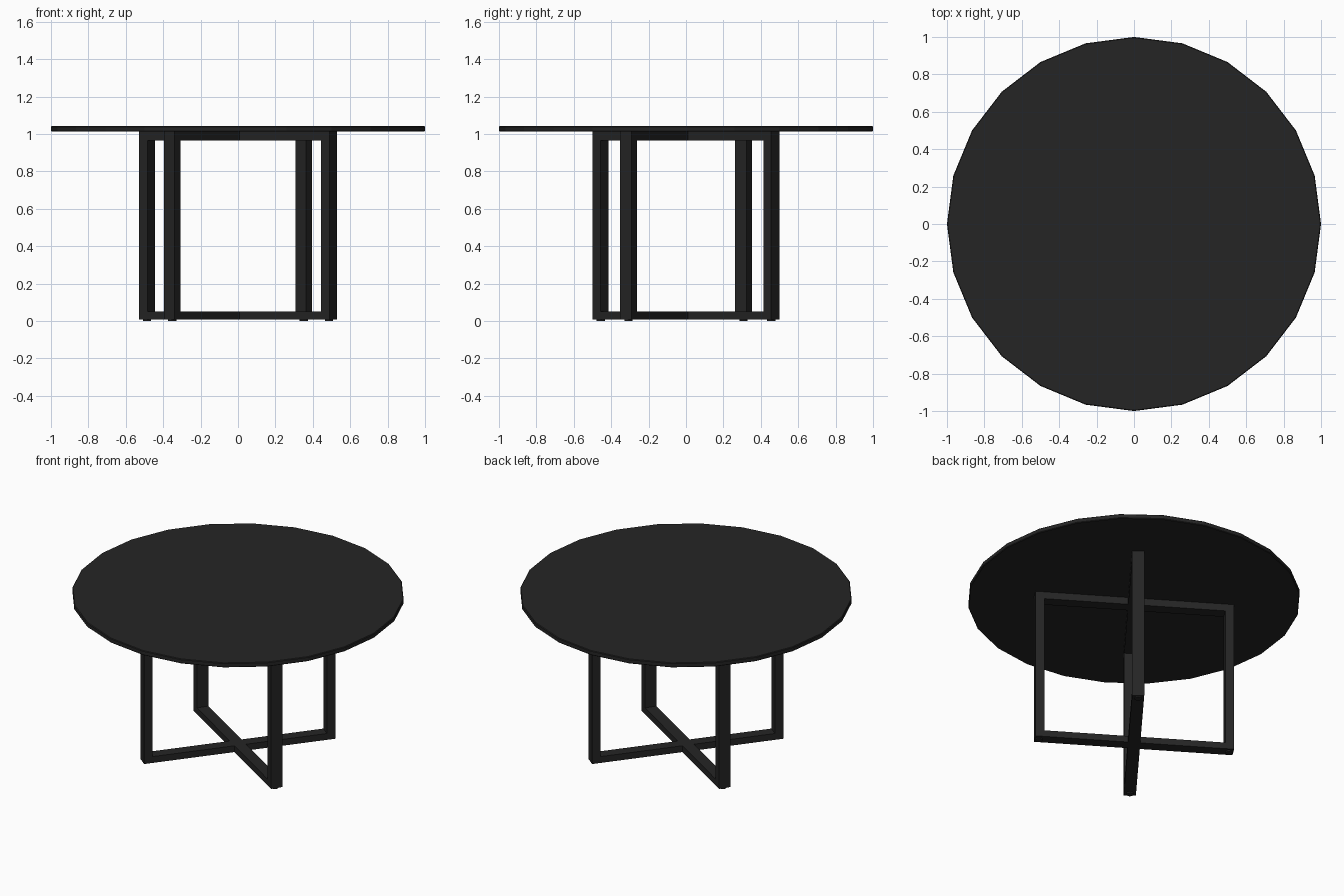
import bpy, bmesh, math

if "Cube" in bpy.data.objects:
    bpy.data.objects.remove(bpy.data.objects["Cube"])

mat = bpy.data.materials.new("charcoal black")
mat.diffuse_color = (0.018, 0.018, 0.018, 1)
mat.use_nodes = True
mat.node_tree.nodes["Principled BSDF"].inputs["Base Color"].default_value = mat.diffuse_color

TOP_Z, TOP_T = 1.012, 0.030      # tabletop underside and thickness
LEG_R = 0.576                    # leg centre distance from the axis
LEG_D, LEG_W = 0.053, 0.073      # leg depth (radial) and width
FOOT_H = 0.008


def make_object(name, bm):
    bmesh.ops.recalc_face_normals(bm, faces=bm.faces)
    mesh = bpy.data.meshes.new(name)
    bm.to_mesh(mesh)
    bm.free()
    mesh.materials.append(mat)
    ob = bpy.data.objects.new(name, mesh)
    bpy.context.collection.objects.link(ob)
    return ob


def disc(name, radius, sides, z, height, loc=(0, 0)):
    bm = bmesh.new()
    bmesh.ops.create_cone(bm, cap_ends=True, segments=sides,
                          radius1=radius, radius2=radius, depth=height)
    bmesh.ops.translate(bm, verts=bm.verts, vec=(loc[0], loc[1], z + height / 2))
    return make_object(name, bm)


def frame(name, angle):
    # closed rectangular loop standing along the given direction
    bm = bmesh.new()
    ro, ri = LEG_R + LEG_D / 2, LEG_R - LEG_D / 2
    outer = [(-ro, FOOT_H), (ro, FOOT_H), (ro, TOP_Z), (-ro, TOP_Z)]
    inner = [(-ri, 0.050), (ri, 0.050), (ri, 0.965), (-ri, 0.965)]
    vo = [bm.verts.new((x, -LEG_W / 2, z)) for x, z in outer]
    vi = [bm.verts.new((x, -LEG_W / 2, z)) for x, z in inner]
    faces = [bm.faces.new((vo[i], vo[(i + 1) % 4], vi[(i + 1) % 4], vi[i]))
             for i in range(4)]
    ext = bmesh.ops.extrude_face_region(bm, geom=faces, use_keep_orig=True)
    bmesh.ops.translate(bm, vec=(0, LEG_W, 0),
                        verts=[g for g in ext["geom"] if isinstance(g, bmesh.types.BMVert)])
    ob = make_object(name, bm)
    ob.rotation_euler.z = angle
    return ob


# Round 24-sided tabletop with softened rim
top = disc("tabletop", 1.0, 24, TOP_Z, TOP_T)
bev = top.modifiers.new("rim bevel", 'BEVEL')
bev.width = 0.004
bev.segments = 1
bev.limit_method = 'ANGLE'
bev.angle_limit = math.radians(40)

# Two crossed leg frames, with a small glide under each leg
for label, deg in (("a", 52.4), ("b", -32.3)):
    ang = math.radians(deg)
    frame("leg_frame_" + label, ang)
    for n, s in enumerate((1, -1)):
        disc(f"foot_glide_{label}{n + 1}", 0.022, 12, 0, FOOT_H,
             (s * LEG_R * math.cos(ang), s * LEG_R * math.sin(ang)))
